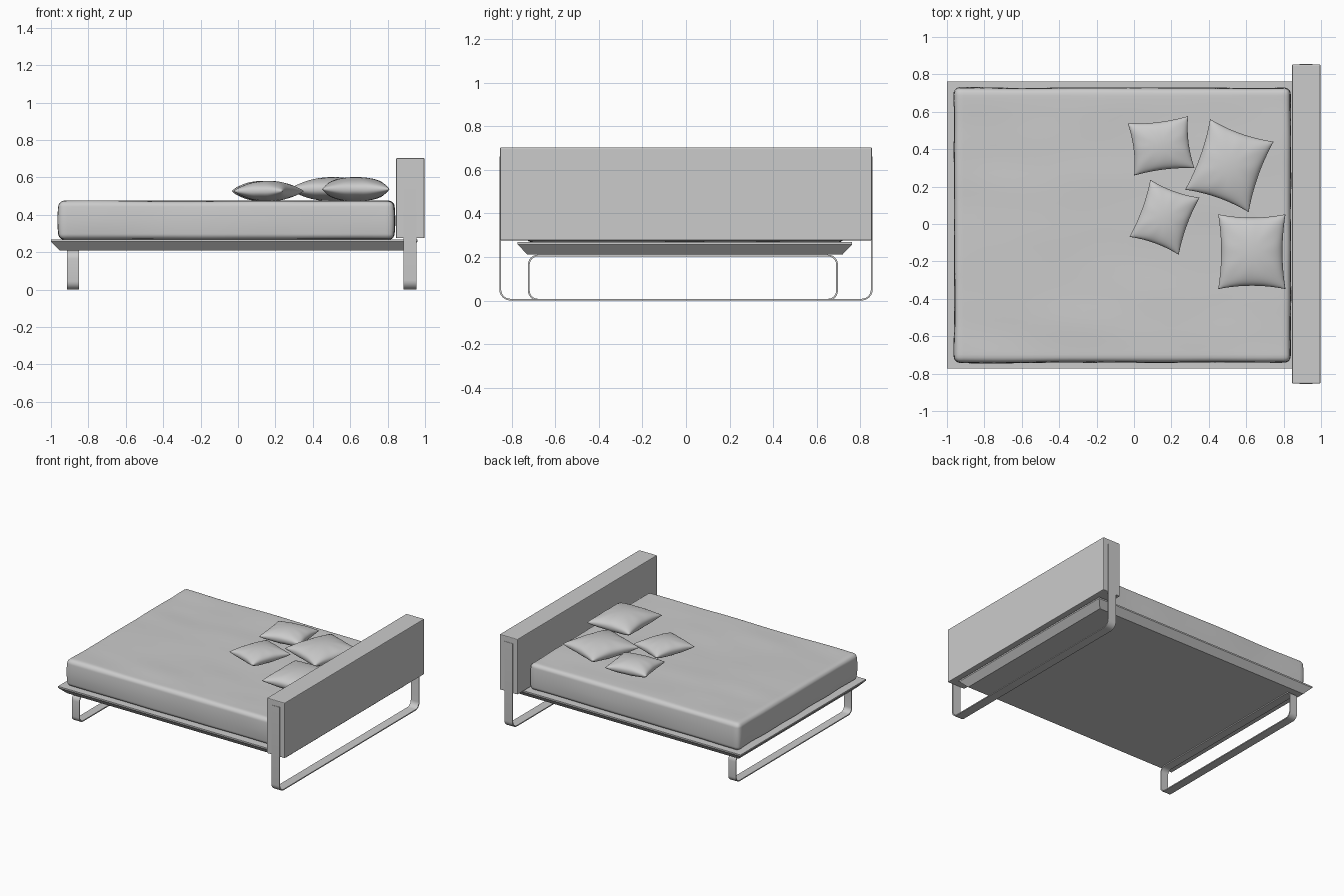
import bpy, bmesh, math
from mathutils import Vector, noise

if "Cube" in bpy.data.objects:
    bpy.data.objects.remove(bpy.data.objects["Cube"])


def make(name, bm, smooth=None):
    bmesh.ops.recalc_face_normals(bm, faces=bm.faces[:])
    me = bpy.data.meshes.new(name)
    bm.to_mesh(me)
    bm.free()
    ob = bpy.data.objects.new(name, me)
    bpy.context.collection.objects.link(ob)
    if smooth:
        bpy.ops.object.select_all(action='DESELECT')
        ob.select_set(True)
        bpy.context.view_layer.objects.active = ob
        bpy.ops.object.shade_smooth_by_angle(angle=math.radians(smooth))
    return ob


def box(lo, hi):
    bm = bmesh.new()
    bmesh.ops.create_cube(bm, size=1)
    for v in bm.verts:
        v.co = [(a + b) / 2 + c * (b - a) for a, b, c in zip(lo, hi, v.co)]
    return bm


def loop_path(y0, y1, z0, z1, r, closed):
    # rounded rectangle in the YZ plane, or a U shape when open
    def arc(cy, cz, start):
        return [(cy + r * math.cos(a), cz + r * math.sin(a))
                for a in (math.radians(start + 15 * i) for i in range(7))]
    low = arc(y0 + r, z0 + r, 180) + arc(y1 - r, z0 + r, 270)
    if closed:
        return low + arc(y1 - r, z1 - r, 0) + arc(y0 + r, z1 - r, 90)
    return [(y0, z1)] + low + [(y1, z1)]


def flat_bar(name, x0, x1, y0, y1, z0, z1, r, closed, t=0.008):
    # flat metal strip bent along the path
    outer = loop_path(y0, y1, z0, z1, r, closed)
    inner = loop_path(y0 + t, y1 - t, z0 + t, z1 - (t if closed else 0), r - t, closed)
    bm = bmesh.new()
    rings = [[bm.verts.new((x, *p)) for x, p in ((x0, o), (x1, o), (x1, i), (x0, i))]
             for o, i in zip(outer, inner)]
    n = len(rings)
    for k in range(n if closed else n - 1):
        a, b = rings[k], rings[(k + 1) % n]
        for j in range(4):
            bm.faces.new((a[j], a[(j + 1) % 4], b[(j + 1) % 4], b[j]))
    if not closed:
        bm.faces.new(rings[0])
        bm.faces.new(rings[-1])
    return make(name, bm, 30)


# platform with chamfered underside
bm = box((-1, -0.772, 0.21), (0.96, 0.762, 0.268))
bmesh.ops.bisect_plane(bm, geom=bm.verts[:] + bm.edges[:] + bm.faces[:],
                       plane_co=(0, 0, 0.257), plane_no=(0, 0, 1))
for v in bm.verts:
    if v.co.z < 0.22:
        v.co.x -= math.copysign(0.045, v.co.x)
        v.co.y -= math.copysign(0.045, v.co.y)
make("platform", bm)

# headboard
head = make("headboard", box((0.845, -0.853, 0.275), (0.997, 0.853, 0.703)))
bev = head.modifiers.new("bevel", 'BEVEL')
bev.width, bev.segments = 0.005, 2

# bent metal legs
flat_bar("head_leg", 0.885, 0.955, -0.856, 0.856, 0, 0.66, 0.05, False)
flat_bar("foot_leg", -0.915, -0.85, -0.725, 0.697, 0, 0.21, 0.045, True)

# mattress: soft box with dense, rounded edges and faint folds
bm = bmesh.new()
bmesh.ops.create_cube(bm, size=2)
bmesh.ops.subdivide_edges(bm, edges=bm.edges[:], cuts=39, use_grid_fill=True)
center, half, rad = Vector((-0.062, -0.006, 0.371)), Vector((0.893, 0.728, 0.103)), 0.028
for v in bm.verts:
    p = Vector([math.sin(c * math.pi / 2) * h for c, h in zip(v.co, half)])
    core = Vector([max(-(h - rad), min(h - rad, c)) for c, h in zip(p, half)])
    out = (p - core).normalized()
    p = core + out * rad
    diag = Vector((p.x * 2 - p.y * 2, p.x * 1.2 + p.y * 5, p.z * 4))
    p += out * (0.005 * noise.noise(diag))
    # sides belly out a little
    belly = 0.008 * (1 - (p.z / half.z) ** 2)
    p += Vector((out.x, out.y, 0)) * belly
    v.co = center + p
make("mattress", bm, 60)


def pillow(name, x, y, w, d, h, z, angle):
    n = 28
    bm = bmesh.new()
    for side in (1, -1):
        grid = []
        for i in range(n + 1):
            u = math.sin((i / n - 0.5) * math.pi)
            row = []
            for j in range(n + 1):
                v = math.sin((j / n - 0.5) * math.pi)
                a, b = max(0, 1 - u * u), max(0, 1 - v * v)
                # seams pull inwards between the corners
                px = u * w / 2 * (1 - 0.09 * b)
                py = v * d / 2 * (1 - 0.09 * a)
                fold = 1 + 0.06 * math.sin(9 * math.atan2(v, u)) * (u * u + v * v) * 0.5
                row.append(bm.verts.new((px, py, side * h / 2 * (a * b) ** 0.42 * fold)))
            grid.append(row)
        for i in range(n):
            for j in range(n):
                bm.faces.new((grid[i][j], grid[i + 1][j], grid[i + 1][j + 1], grid[i][j + 1]))
    bmesh.ops.remove_doubles(bm, verts=bm.verts[:], dist=1e-5)
    ob = make(name, bm, 80)
    ob.location = (x, y, z)
    ob.rotation_euler.z = math.radians(angle)


# two large and two small cushions
pillow("large_pillow_1", 0.63, -0.148, 0.36, 0.40, 0.13, 0.537, 0)
pillow("large_pillow_2", 0.51, 0.312, 0.36, 0.40, 0.13, 0.537, -19.5)
pillow("small_pillow_1", 0.145, 0.418, 0.28, 0.325, 0.11, 0.527, 97)
pillow("small_pillow_2", 0.163, 0.036, 0.28, 0.325, 0.11, 0.527, -20)
